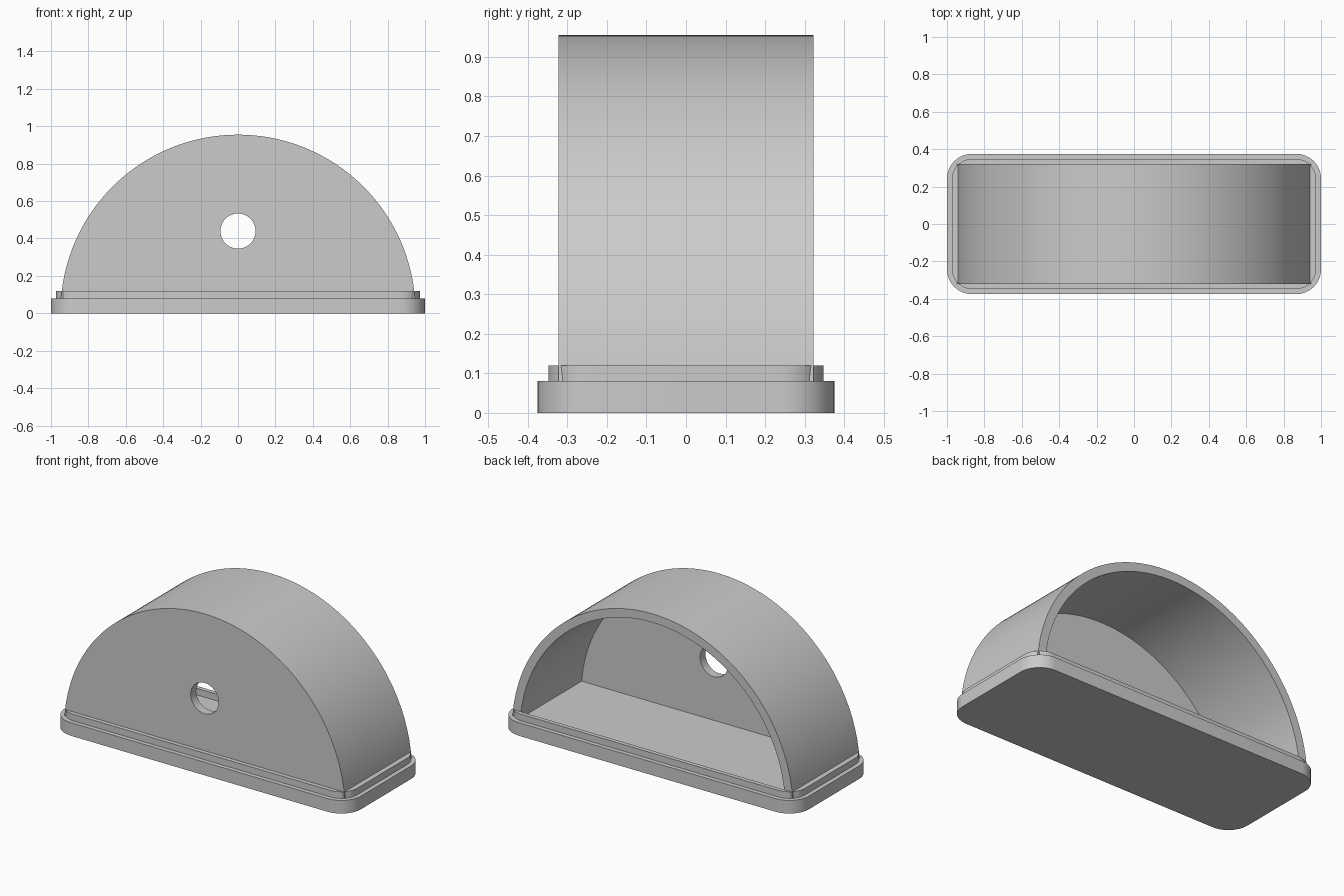
import bpy, bmesh, math

cube = bpy.data.objects.get("Cube")
if cube:
    bpy.data.objects.remove(cube, do_unlink=True)

grey = bpy.data.materials.new("plain grey")
grey.use_nodes = True
COLOUR = (0.6, 0.6, 0.6, 1)
grey.diffuse_color = COLOUR
grey.node_tree.nodes["Principled BSDF"].inputs["Base Color"].default_value = COLOUR

BASE_TOP, STEP_TOP = 0.08, 0.12
CENTRE_Z, RADIUS, WALL, HALF_DEPTH = 0.006, 0.949, 0.053, 0.322


def prism(name, points, offset):
    """Extrude a closed outline of 3D points along an offset."""
    bm = bmesh.new()
    face = bm.faces.new([bm.verts.new(p) for p in points])
    grown = bmesh.ops.extrude_face_region(bm, geom=[face])["geom"]
    verts = [v for v in grown if isinstance(v, bmesh.types.BMVert)]
    bmesh.ops.translate(bm, verts=verts, vec=offset)
    bmesh.ops.recalc_face_normals(bm, faces=bm.faces)
    mesh = bpy.data.meshes.new(name)
    bm.to_mesh(mesh)
    bm.free()
    mesh.materials.append(grey)
    obj = bpy.data.objects.new(name, mesh)
    bpy.context.collection.objects.link(obj)
    return obj


def rounded_slab(name, hx, hy, r, z0, z1, steps=12):
    pts = []
    for i, (sx, sy) in enumerate([(1, 1), (-1, 1), (-1, -1), (1, -1)]):
        for k in range(steps + 1):
            a = (i + k / steps) * math.pi / 2
            pts.append((sx * (hx - r) + r * math.cos(a),
                        sy * (hy - r) + r * math.sin(a), z0))
    return prism(name, pts, (0, 0, z1 - z0))


def half_disc(name, r, z0, y0, y1, steps=96):
    """Arch profile cut flat at height z0, running from y0 to y1."""
    start = math.asin((z0 - CENTRE_Z) / r)
    pts = []
    for k in range(steps + 1):
        a = start + (math.pi - 2 * start) * k / steps
        pts.append((r * math.cos(a), y0, CENTRE_Z + r * math.sin(a)))
    return prism(name, pts, (0, y1 - y0, 0))


def cut(obj, cutter):
    mod = obj.modifiers.new("cut", "BOOLEAN")
    mod.operation, mod.solver, mod.object = "DIFFERENCE", "EXACT", cutter
    bpy.context.view_layer.objects.active = obj
    bpy.ops.object.modifier_apply(modifier=mod.name)
    bpy.data.objects.remove(cutter, do_unlink=True)


# Base plate and the raised lip on it
base = rounded_slab("base_plate", 1.0, 0.375, 0.133, 0, BASE_TOP)
lip = rounded_slab("base_lip", 0.973, 0.348, 0.107, BASE_TOP, STEP_TOP)

# Arched housing, open at the back
housing = half_disc("arched_housing", RADIUS, BASE_TOP, -HALF_DEPTH, HALF_DEPTH)
inner = RADIUS - WALL
front = WALL - HALF_DEPTH
cut(housing, half_disc("cavity", inner, 0.04, front, 0.6))
cut(lip, half_disc("lip_cavity", inner, 0.04, front, HALF_DEPTH))

# Round hole through the front wall
ring = [(0.094 * math.cos(a), -0.5, 0.44 + 0.094 * math.sin(a))
        for a in (math.tau * k / 48 for k in range(48))]
cut(housing, prism("hole", ring, (0, 0.4, 0)))

# Smooth curves, sharp edges
bpy.ops.object.select_all(action="DESELECT")
for obj in (base, lip, housing):
    obj.select_set(True)
bpy.context.view_layer.objects.active = housing
bpy.ops.object.shade_smooth_by_angle(angle=math.radians(30))
